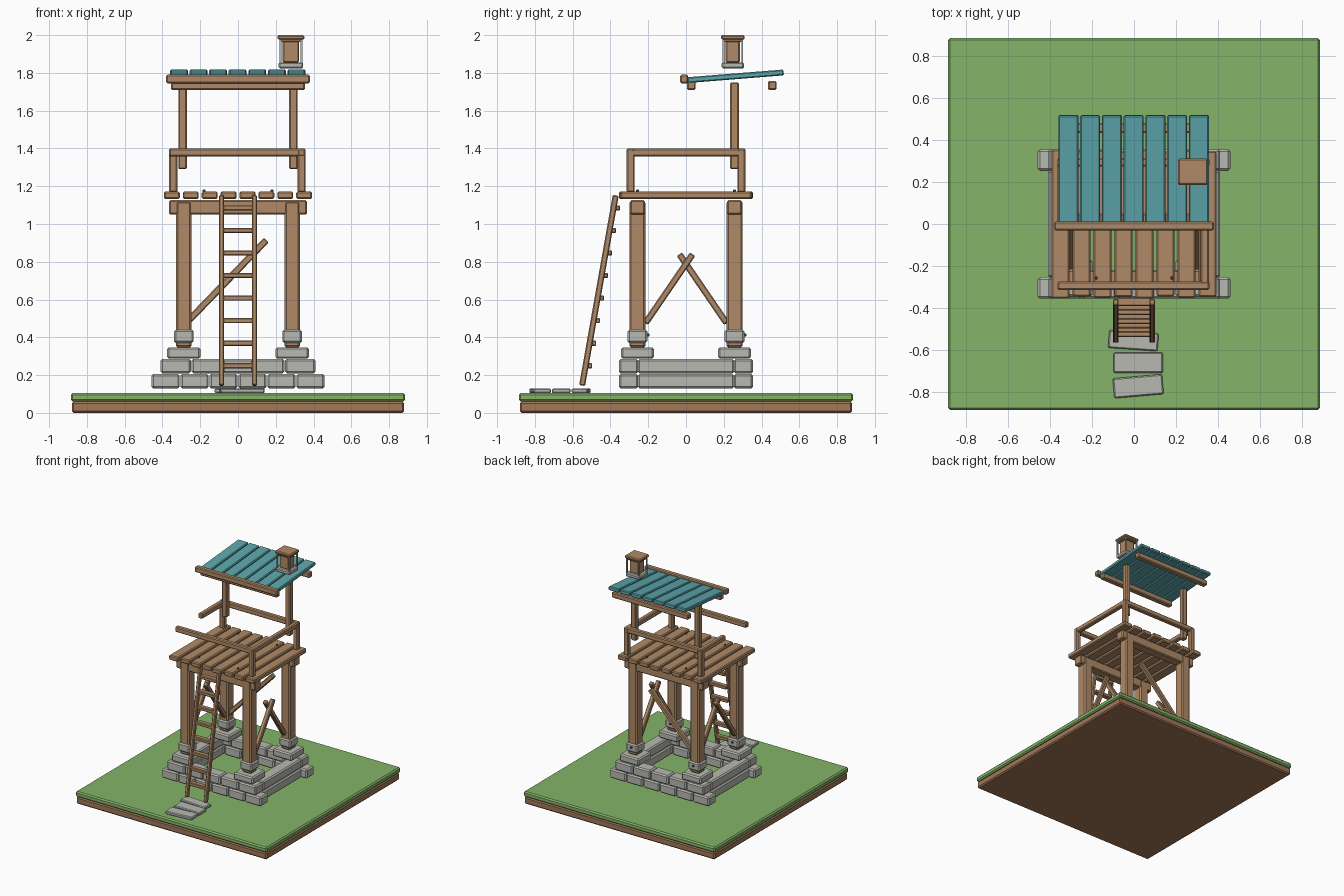
import bpy, bmesh, math
from mathutils import Vector, Matrix

if "Cube" in bpy.data.objects:
    bpy.data.objects.remove(bpy.data.objects["Cube"])


def material(name, rgb):
    m = bpy.data.materials.new(name)
    m.diffuse_color = (*rgb, 1)
    m.use_nodes = True
    m.node_tree.nodes["Principled BSDF"].inputs["Base Color"].default_value = m.diffuse_color
    return m


WOOD = material("wood", (0.434, 0.255, 0.135))
STONE = material("stone", (0.485, 0.485, 0.45))
TEAL = material("teal roof paint", (0.107, 0.381, 0.413))
GRASS = material("grass", (0.235, 0.462, 0.141))
DIRT = material("dirt", (0.36, 0.19, 0.10))
IRON = material("iron", (0.12, 0.12, 0.12))


def block(name, center, size, mat, bevel=0.007, rot=None):
    """Chamfered box with an optional rotation matrix."""
    bm = bmesh.new()
    bmesh.ops.create_cube(bm, size=1)
    bmesh.ops.scale(bm, vec=size, verts=bm.verts)
    if bevel:
        bmesh.ops.bevel(bm, geom=bm.edges[:], offset=bevel, segments=1,
                        affect='EDGES', profile=0.5)
    me = bpy.data.meshes.new(name)
    bm.to_mesh(me)
    bm.free()
    me.materials.append(mat)
    ob = bpy.data.objects.new(name, me)
    ob.matrix_world = Matrix.Translation(center) @ (rot or Matrix())
    bpy.context.collection.objects.link(ob)
    return ob


def span(name, x, y, z, mat, bevel=0.007):
    """Box given by its ranges on each axis."""
    r = (x, y, z)
    return block(name, [(a + b) / 2 for a, b in r], [b - a for a, b in r], mat, bevel)


def beam(name, a, b, w, d, mat=WOOD):
    """Squared timber from point a to point b."""
    a, b = Vector(a), Vector(b)
    q = (b - a).to_track_quat('Z', 'Y').to_matrix().to_4x4()
    return block(name, (a + b) / 2, (w, d, (b - a).length), mat, 0.006, q)


# ground slab
span("dirt_slab", (-.88, .88), (-.88, .88), (0, .06), DIRT, .01)
span("grass_slab", (-.885, .885), (-.885, .885), (.06, .105), GRASS, .01)

# stone foundation: front and back courses of blocks, long side stones
for s, side in ((-1, "front"), (1, "back")):
    for course, (half, n, z) in enumerate(((.46, 6, .13), (.412, 5, .21))):
        w = 2 * half / n
        for i in range(n):
            block(f"{side}_foundation_stone", (-half + w * (i + .5), s * .304, z + .0375),
                  (w - .004, .102, .077), STONE, .01)
for s in (-1, 1):
    for z in (.13, .21):
        block("side_foundation_stone", (s * .36, 0, z + .0375), (.1, .51, .077), STONE, .01)

# legs with footing stones, collars and bolts
for sx in (-1, 1):
    for sy in (-1, 1):
        x, y = sx * .287, sy * .257
        block("footing_stone", (x, y, .317), (.178, .175, .06), STONE, .01)
        block("leg_collar", (x, y, .405), (.105, .105, .07), STONE, .01)
        block("leg", (x, y, .733), (.082, .086, .775), WOOD, .01)
        block("collar_bolt", (x, y + .056, .412), (.014, .016, .014), IRON, .003)

# head beams under the deck
for y in (-.257, .257):
    block("head_beam", (0, y, 1.088), (.73, .078, .076), WOOD)

# cross braces on both sides and a single one at the back
for sx in (-1, 1):
    for s in (-1, 1):
        x = sx * (.287 + s * .012)
        beam("side_brace", (x, -s * .215, .475), (x, s * .035, .84), .036, .034)
beam("back_brace", (-.265, .257, .485), (.15, .257, .915), .036, .036)

# deck planks with nails
for i in range(8):
    x = -.35 + i * .1
    e = (0, .01, .004, .008)[i % 4]
    span("deck_plank", (x - .042, x + .042), (-.355 + e, .355 - e), (1.133, 1.172), WOOD)
for x in (-.18, .18):
    for y in (-.257, .257):
        block("deck_nail", (x, y, 1.175), (.014, .014, .014), IRON, .003)

# railing: three posts, full front, back and right rails, short left rail
for x, y in ((.337, -.293), (.337, .293), (-.343, .293)):
    block("railing_post", (x, y, 1.28), (.043, .042, .225), WOOD)
for y in (-.293, .293):
    span("railing_bar", (-.365, .358), (y - .02, y + .02), (1.357, 1.4), WOOD)
span("right_railing_bar", (.317, .357), (-.315, .315), (1.357, 1.399), WOOD)
span("left_railing_bar", (-.363, -.323), (-.01, .31), (1.357, 1.399), WOOD)

# roof posts, purlins and front fascia
for s in (-1, 1):
    block("roof_post", (s * .293, .257, 1.52), (.046, .046, .46), WOOD)
for y in (.028, .457):
    block("purlin", (0, y, 1.733), (.71, .046, .046), WOOD)
block("roof_fascia", (0, -.01, 1.768), (.76, .042, .046), WOOD)

# sloped roof planks
tilt = Matrix.Rotation(math.atan2(.04, .5), 4, 'X')
for i in range(7):
    block("roof_plank", (-.312 + i * .1035, .262, 1.782), (.095, .512, .031), TEAL, .006, tilt)

# lantern on the roof
cx, cy = .28, .248
block("lantern_base", (cx, cy, 1.84), (.13, .118, .032), STONE)
block("lantern_body", (cx, cy, 1.912), (.088, .076, .115), WOOD)
for sx in (-1, 1):
    for sy in (-1, 1):
        block("lantern_rod", (cx + sx * .056, cy + sy * .05, 1.912), (.01, .01, .125), STONE, 0)
block("lantern_cap_lower", (cx, cy, 1.971), (.122, .106, .014), WOOD, .003)
block("lantern_cap", (cx, cy, 1.988), (.142, .126, .024), WOOD)

# leaning ladder
for s in (-1, 1):
    beam("ladder_rail", (s * .087, -.55, .145), (s * .087, -.372, 1.152), .028, .032)
for i in range(8):
    z = .25 + i * .1193
    y = -.55 + .178 * (z - .145) / 1.007
    block("ladder_rung", (0, y + .014, z), (.16, .042, .028), WOOD, .005)

# stepping stones in front of the ladder
for x, y, d, a in ((-.003, -.555, .085, -4), (.02, -.66, .098, 0), (.02, -.772, .095, 5)):
    block("stepping_stone", (x, y, .117), (.236, d, .026), STONE, .006,
          Matrix.Rotation(math.radians(a), 4, 'Z'))
